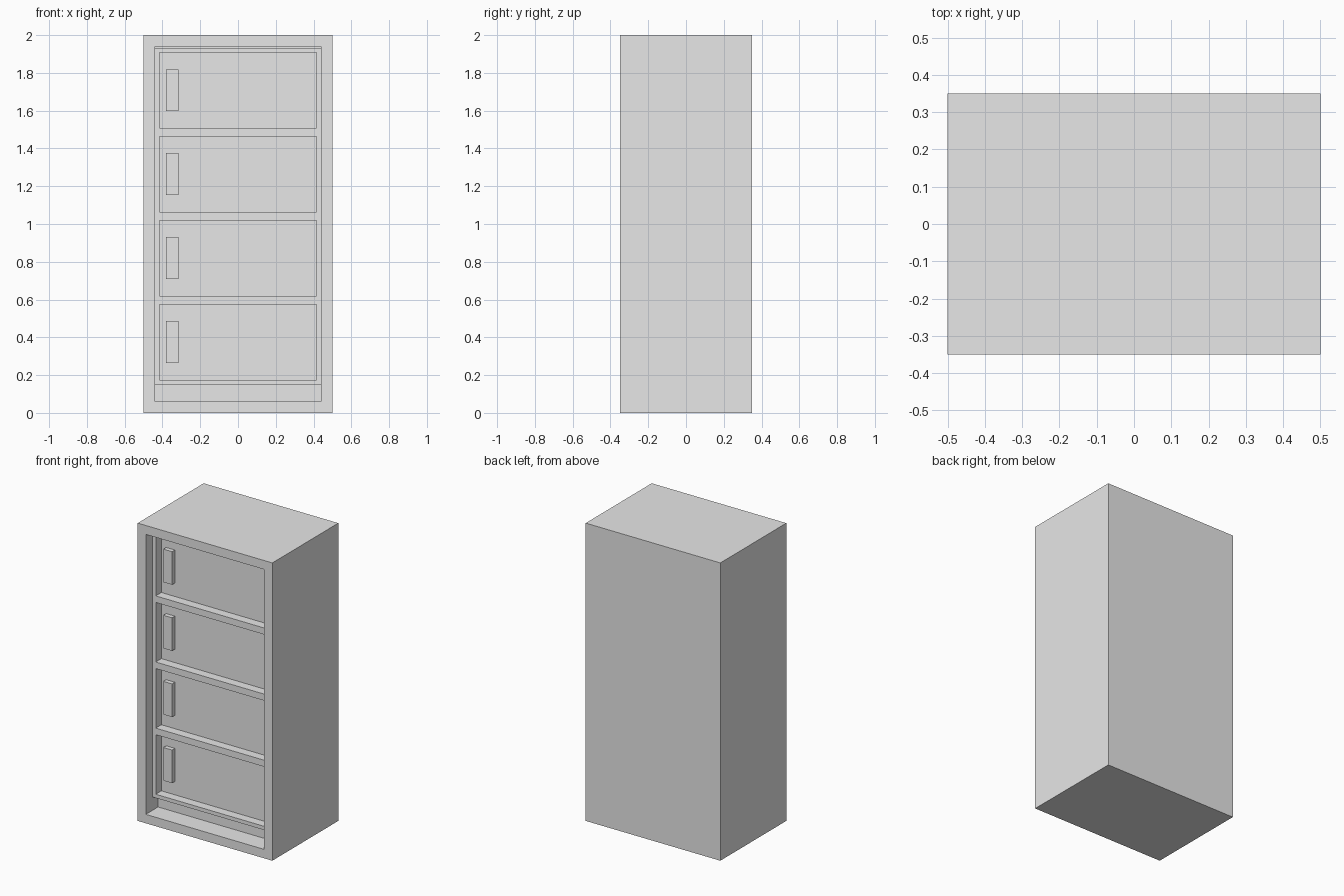
import bpy

cube = bpy.data.objects.get("Cube")
if cube:
    bpy.data.objects.remove(cube, do_unlink=True)

grey = bpy.data.materials.new("light_grey")
grey.use_nodes = True
COLOUR = (0.8, 0.8, 0.8, 1)
grey.diffuse_color = COLOUR
grey.node_tree.nodes["Principled BSDF"].inputs["Base Color"].default_value = COLOUR


def box(name, x, y, z):
    """Box spanning the given (low, high) ranges."""
    spans = (x, y, z)
    bpy.ops.mesh.primitive_cube_add(size=1, location=[(a + b) / 2 for a, b in spans])
    ob = bpy.context.object
    ob.name = ob.data.name = name
    ob.scale = [b - a for a, b in spans]
    bpy.ops.object.transform_apply(location=False, rotation=False)
    ob.data.materials.append(grey)
    return ob


def cut(target, cutter):
    """Subtract a box, then remove the cutter."""
    cutter.hide_render = True
    mod = target.modifiers.new("cut", "BOOLEAN")
    mod.operation, mod.solver, mod.object = "DIFFERENCE", "EXACT", cutter
    bpy.context.view_layer.objects.active = target
    bpy.ops.object.modifier_apply(modifier=mod.name)
    bpy.data.objects.remove(cutter, do_unlink=True)


FRONT, PANEL, BACK = -0.35, -0.28, -0.22
DRAWER_BOTTOMS = [0.175 + 0.444 * i for i in range(4)]

# Cabinet shell with a shallow open front
cabinet = box("cabinet", (-0.5, 0.5), (FRONT, 0.35), (0, 2))
cut(cabinet, box("front_cutter", (-0.44, 0.44), (FRONT - 0.1, BACK), (0.06, 1.94)))

# Recessed face frame, raised above the toe gap, with four drawer openings
frame = box("face_frame", (-0.44, 0.44), (PANEL, BACK), (0.15, 1.93))
for z in DRAWER_BOTTOMS:
    cut(frame, box("opening_cutter", (-0.415, 0.415), (PANEL - 0.1, BACK + 0.1), (z, z + 0.4)))

# Upright handles on the drawer fronts
for i, z in enumerate(DRAWER_BOTTOMS):
    box(f"handle_{i + 1}", (-0.38, -0.315), (BACK - 0.03, BACK), (z + 0.09, z + 0.312))
